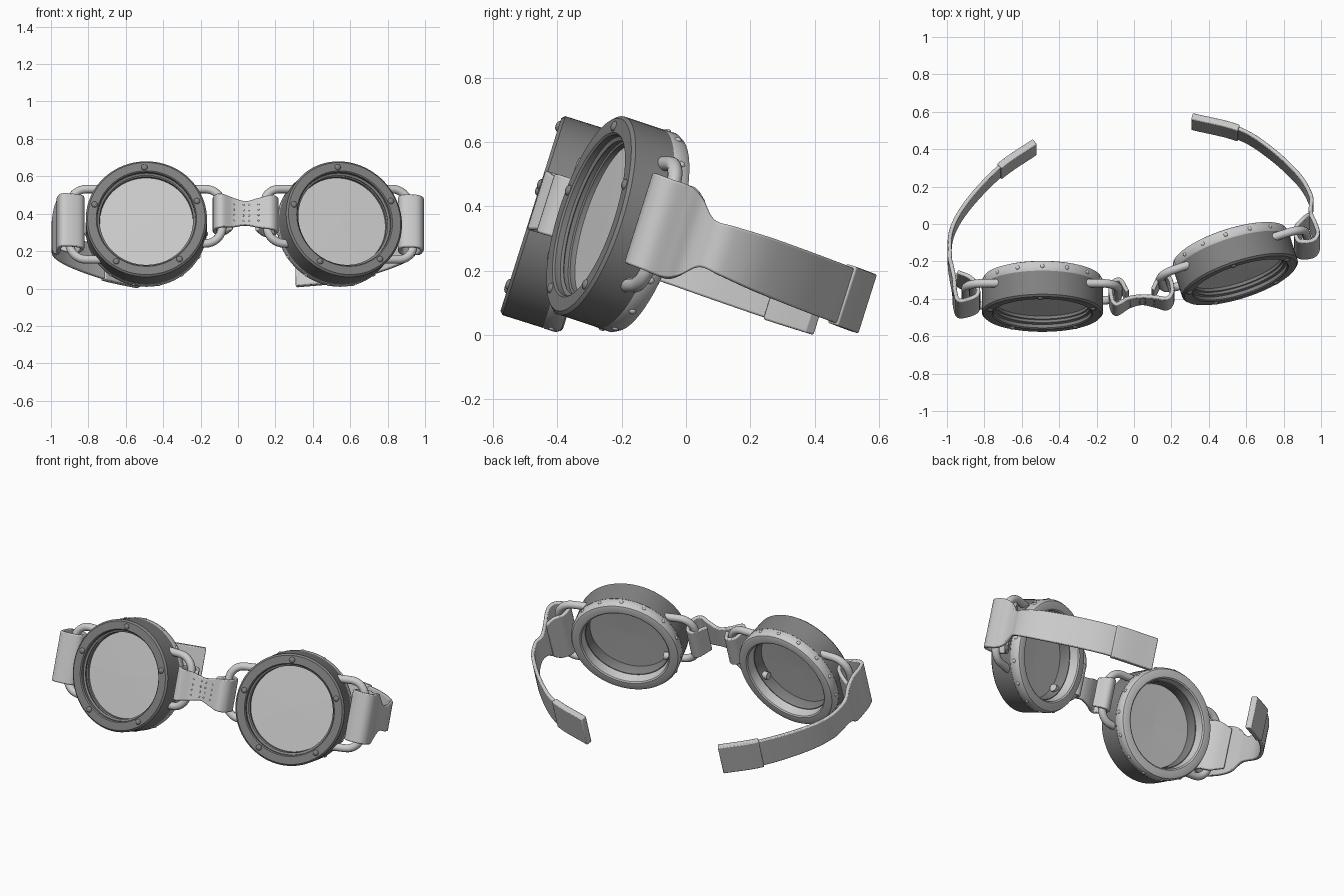
import bpy, bmesh
from math import sin, cos, pi, radians
from mathutils import Vector, Matrix

if "Cube" in bpy.data.objects:
    bpy.data.objects.remove(bpy.data.objects["Cube"])

TILT = radians(-17.5)
UP = Vector((0, 0.301, 0.954))          # shared lean of cups and straps

dark = bpy.data.materials.new("dark_metal")
dark.diffuse_color = (0.22, 0.22, 0.22, 1)
dark.use_nodes = True
dark.node_tree.nodes["Principled BSDF"].inputs["Base Color"].default_value = dark.diffuse_color


def finish(name, bm, mat=None, angle=35):
    bmesh.ops.recalc_face_normals(bm, faces=bm.faces)
    me = bpy.data.meshes.new(name)
    bm.to_mesh(me)
    bm.free()
    ob = bpy.data.objects.new(name, me)
    bpy.context.collection.objects.link(ob)
    if mat:
        me.materials.append(mat)
    bpy.ops.object.select_all(action='DESELECT')
    ob.select_set(True)
    bpy.context.view_layer.objects.active = ob
    bpy.ops.object.shade_smooth_by_angle(angle=radians(angle))
    return ob


def lathe(name, profile, M, mat=None, n=80):
    """Closed (radius, depth) outline spun about the cup axis (local y)."""
    bm = bmesh.new()
    rings = [[bm.verts.new(M @ Vector((r * cos(2 * pi * i / n), d, r * sin(2 * pi * i / n))))
              for r, d in profile] for i in range(n)]
    k = len(profile)
    for i in range(n):
        a, b = rings[i], rings[(i + 1) % n]
        for j in range(k):
            bm.faces.new((a[j], b[j], b[(j + 1) % k], a[(j + 1) % k]))
    return finish(name, bm, mat)


def studs(name, places, radius, M, mat=None):
    """Low domed screw heads at (position, outward direction)."""
    bm = bmesh.new()
    for p, d in places:
        R = d.to_track_quat('Z', 'Y').to_matrix().to_4x4()
        S = Matrix.Diagonal((1, 1, 0.6, 1))
        bmesh.ops.create_uvsphere(bm, u_segments=12, v_segments=8, radius=radius,
                                  matrix=M @ Matrix.Translation(p) @ R @ S)
    return finish(name, bm, mat)


def wire_loop(name, side, reach, low, high, M):
    """Rounded U-shaped wire loop fixed to the side of the cup."""
    c, start, pts = 0.09, 0.2, []
    pts.append(Vector((side * start, 0.11, high)))
    for cz, a0 in ((high - c, 90), (low + c, 0)):
        for i in range(9):
            a = radians(a0 - 90 * i / 8)
            pts.append(Vector((side * (reach - c + c * cos(a)), 0.11, cz + c * sin(a))))
    pts.append(Vector((side * start, 0.11, low)))
    n, r, bm, rings = 12, 0.023, bmesh.new(), []
    for i, p in enumerate(pts):
        t = (pts[min(i + 1, len(pts) - 1)] - pts[max(i - 1, 0)]).normalized()
        y = Vector((0, 1, 0))
        s = t.cross(y)
        rings.append([bm.verts.new(M @ (p + r * (cos(2 * pi * k / n) * s + sin(2 * pi * k / n) * y)))
                      for k in range(n)])
    for a, b in zip(rings, rings[1:]):
        for k in range(n):
            bm.faces.new((a[k], a[(k + 1) % n], b[(k + 1) % n], b[k]))
    bm.faces.new(rings[0])
    bm.faces.new(rings[-1])
    return finish(name, bm)


def smooth_path(points, z_of_y, steps=7):
    """Catmull-Rom samples (position, width) through (x, y, width) points."""
    P = [Vector((x, y, z_of_y(y), w)) for x, y, w in points]
    P = [2 * P[0] - P[1]] + P + [2 * P[-1] - P[-2]]
    out = []
    for a, b, c, d in zip(P, P[1:], P[2:], P[3:]):
        for i in range(steps):
            t = i / steps
            out.append(0.5 * (2 * b + (c - a) * t + (2 * a - 5 * b + 4 * c - d) * t * t
                              + (3 * b - a - 3 * c + d) * t ** 3))
    return out + [P[-2]]


def ribbon(name, samples, thick, extra=0.0):
    bm, rings = bmesh.new(), []
    pos = [s.to_3d() for s in samples]
    for i, s in enumerate(samples):
        t = pos[min(i + 1, len(pos) - 1)] - pos[max(i - 1, 0)]
        nrm = t.cross(UP).normalized() * thick / 2
        h = UP * (s[3] + extra) / 2
        rings.append([bm.verts.new(pos[i] + v) for v in (nrm + h, nrm - h, -nrm - h, h - nrm)])
    for a, b in zip(rings, rings[1:]):
        for k in range(4):
            bm.faces.new((a[k], a[(k + 1) % 4], b[(k + 1) % 4], b[k]))
    bm.faces.new(rings[0])
    bm.faces.new(rings[-1])
    ob = finish(name, bm, angle=45)
    bev = ob.modifiers.new("soft_edges", 'BEVEL')
    bev.width, bev.segments, bev.limit_method, bev.angle_limit = 0.006, 2, 'ANGLE', radians(50)
    return ob


BODY = [(0.262, 0.006), (0.268, 0), (0.314, 0), (0.324, 0.010), (0.324, 0.142), (0.25, 0.142),
        (0.243, 0.08), (0.250, 0.066), (0.250, 0.052), (0.256, 0.048), (0.256, 0.034),
        (0.250, 0.030), (0.262, 0.024)]
BACK = [(0.322, 0.140), (0.325, 0.146), (0.325, 0.182), (0.316, 0.198), (0.306, 0.202),
        (0.268, 0.202), (0.260, 0.196), (0.250, 0.100), (0.246, 0.090), (0.27, 0.090), (0.27, 0.140)]
LENS = [(0.0005, 0.064), (0.252, 0.068), (0.252, 0.080), (0.0005, 0.076)]


def eyecup(side, centre, yaw, inner):
    """Complete eyecup; inner is +1/-1 for the side that meets the bridge."""
    M = Matrix.Translation(centre) @ Matrix.Rotation(yaw, 4, 'Z') @ Matrix.Rotation(TILT, 4, 'X')
    lathe(side + "_cup_body", BODY, M, dark)
    lathe(side + "_back_ring", BACK, M)
    lathe(side + "_lens", LENS, M)
    front = []
    for i in range(5):
        a = radians(92 + 72 * i)
        front.append((Vector((0.288 * cos(a), 0, 0.288 * sin(a))), Vector((0, -1, 0))))
    studs(side + "_front_screws", front, 0.017, M, dark)
    rim = []
    for i in range(15):
        d = Vector((cos(2 * pi * i / 15 + pi / 2), 0, sin(2 * pi * i / 15 + pi / 2)))
        rim.append((d * 0.325 + Vector((0, 0.168, 0)), d))
    studs(side + "_rim_studs", rim, 0.011, M)
    wire_loop(side + "_bridge_loop", inner, 0.405, -0.105, 0.20, M)
    wire_loop(side + "_strap_loop", -inner, 0.41, -0.195, 0.20, M)


eyecup("left", (-0.49, -0.482, 0.374), 0, 1)
eyecup("right", (0.57, -0.302, 0.374), radians(18), -1)

# bridge strap, folded round both inner loops
bridge = smooth_path([(-0.035, -0.385, 0.17), (-0.075, -0.325, 0.19), (-0.118, -0.345, 0.19),
                      (-0.122, -0.41, 0.19), (-0.095, -0.455, 0.19), (-0.03, -0.42, 0.165),
                      (0.04, -0.405, 0.135), (0.11, -0.413, 0.165), (0.175, -0.425, 0.19),
                      (0.205, -0.385, 0.19), (0.19, -0.315, 0.19), (0.145, -0.295, 0.19),
                      (0.10, -0.375, 0.17)], lambda y: 0.40 - 0.3 * (y + 0.4))
ribbon("bridge_strap", bridge, 0.022)

# stitches on the bridge
stitch = []
for i in (36, 41, 44, 49):
    for k in (-0.045, -0.015, 0.015, 0.045):
        p = bridge[i].to_3d() + UP * k
        stitch.append((p + Vector((0, -0.0105, 0.003)), Vector((0, -1, 0.3))))
studs("bridge_stitches", stitch, 0.005, Matrix())

# head straps: fold round the outer loop, taper, then run back to a doubled tab
W = 0.295
left = smooth_path([(-0.945, -0.29, 0.24), (-0.88, -0.325, W), (-0.84, -0.37, W), (-0.842, -0.425, W),
                    (-0.93, -0.452, W), (-0.955, -0.41, W), (-0.962, -0.33, W), (-0.975, -0.26, 0.26),
                    (-0.985, -0.19, 0.16), (-0.975, -0.05, 0.16), (-0.89, 0.10, 0.17),
                    (-0.72, 0.28, 0.18), (-0.53, 0.412, 0.18)],
                   lambda y: 0.345 - 0.315 * (y + 0.38))
right = smooth_path([(0.938, 0.02, 0.24), (0.905, -0.015, W), (0.868, -0.06, W), (0.878, -0.13, W),
                     (0.955, -0.13, W), (0.983, -0.09, W), (0.965, -0.03, W), (0.948, 0.015, 0.25),
                     (0.945, 0.065, 0.155), (0.945, 0.13, 0.16), (0.88, 0.24, 0.175),
                     (0.73, 0.38, 0.18), (0.56, 0.485, 0.18), (0.31, 0.548, 0.18)],
                    lambda y: 0.34 - 0.38 * (y + 0.08))
for side, path in (("left", left), ("right", right)):
    ribbon(side + "_head_strap", path, 0.022)
    ribbon(side + "_strap_tab", path[-8:], 0.038, 0.012)
